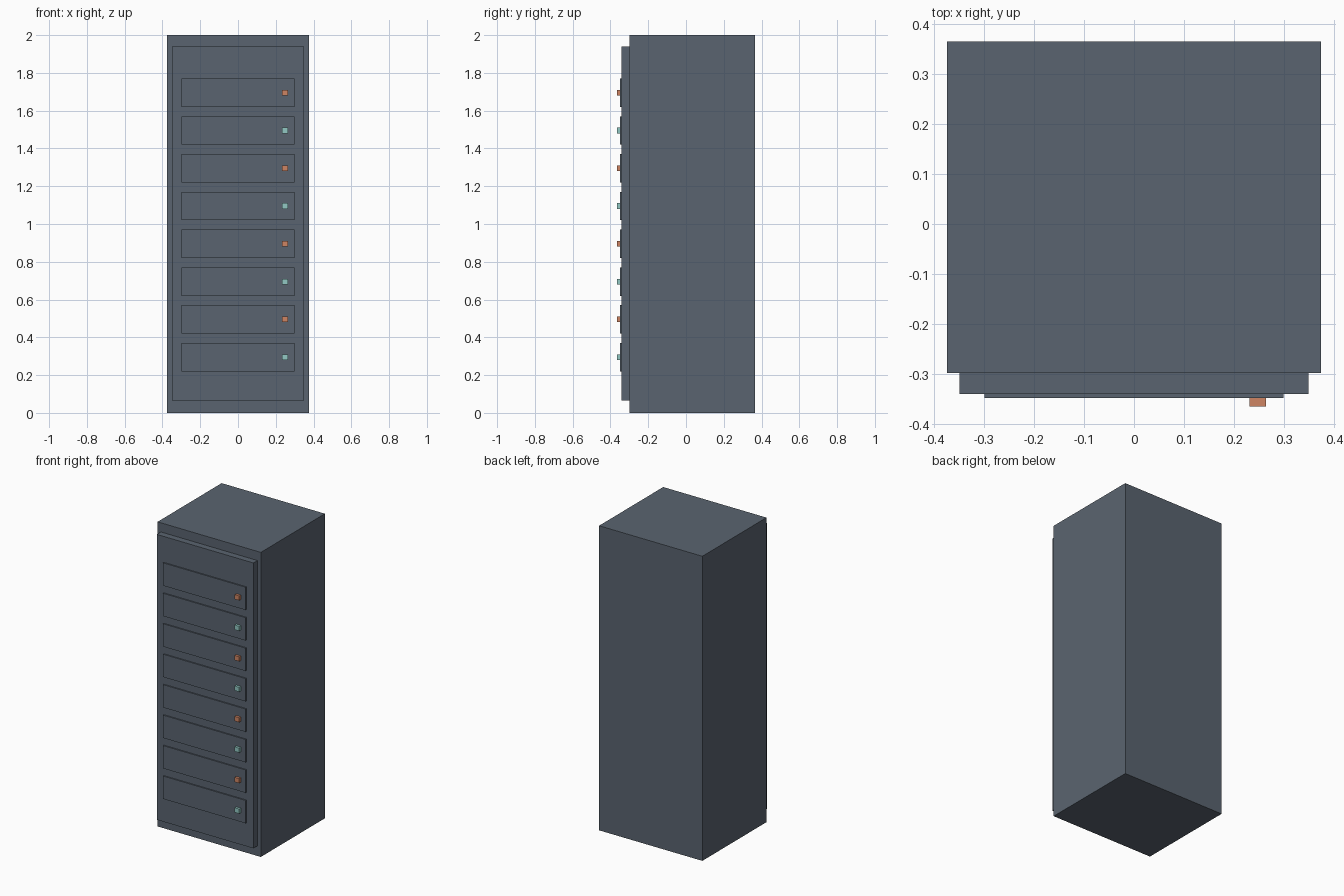
import bpy

if "Cube" in bpy.data.objects:
    bpy.data.objects.remove(bpy.data.objects["Cube"], do_unlink=True)


def material(name, rgb):
    m = bpy.data.materials.new(name)
    m.use_nodes = True
    m.diffuse_color = (*rgb, 1)
    m.node_tree.nodes["Principled BSDF"].inputs["Base Color"].default_value = (*rgb, 1)
    return m


def box(name, x, y, z, mat):
    """Box given by its (min, max) range on each axis."""
    spans = (x, y, z)
    bpy.ops.mesh.primitive_cube_add(size=1, location=[(a + b) / 2 for a, b in spans])
    ob = bpy.context.object
    ob.name = name
    ob.scale = [b - a for a, b in spans]
    bpy.ops.object.transform_apply(location=False, rotation=False, scale=True)
    ob.data.materials.append(mat)
    return ob


slate = material("slate_grey", (0.102, 0.127, 0.160))
orange = material("orange_light", (0.62, 0.235, 0.127))
teal = material("teal_light", (0.287, 0.578, 0.55))

# Cabinet body and raised front door
box("cabinet", (-0.375, 0.375), (-0.299, 0.366), (0, 2), slate)
box("front_door", (-0.35, 0.35), (-0.341, -0.299), (0.066, 1.94), slate)

# Rack units, each with an indicator light in alternating colours
for i in range(8):
    z = 0.295 + 0.2 * i
    box(f"rack_unit_{i + 1}", (-0.3, 0.3), (-0.349, -0.341), (z - 0.075, z + 0.075), slate)
    box(f"indicator_light_{i + 1}", (0.232, 0.265), (-0.366, -0.349),
        (z - 0.015, z + 0.015), orange if i % 2 else teal)
